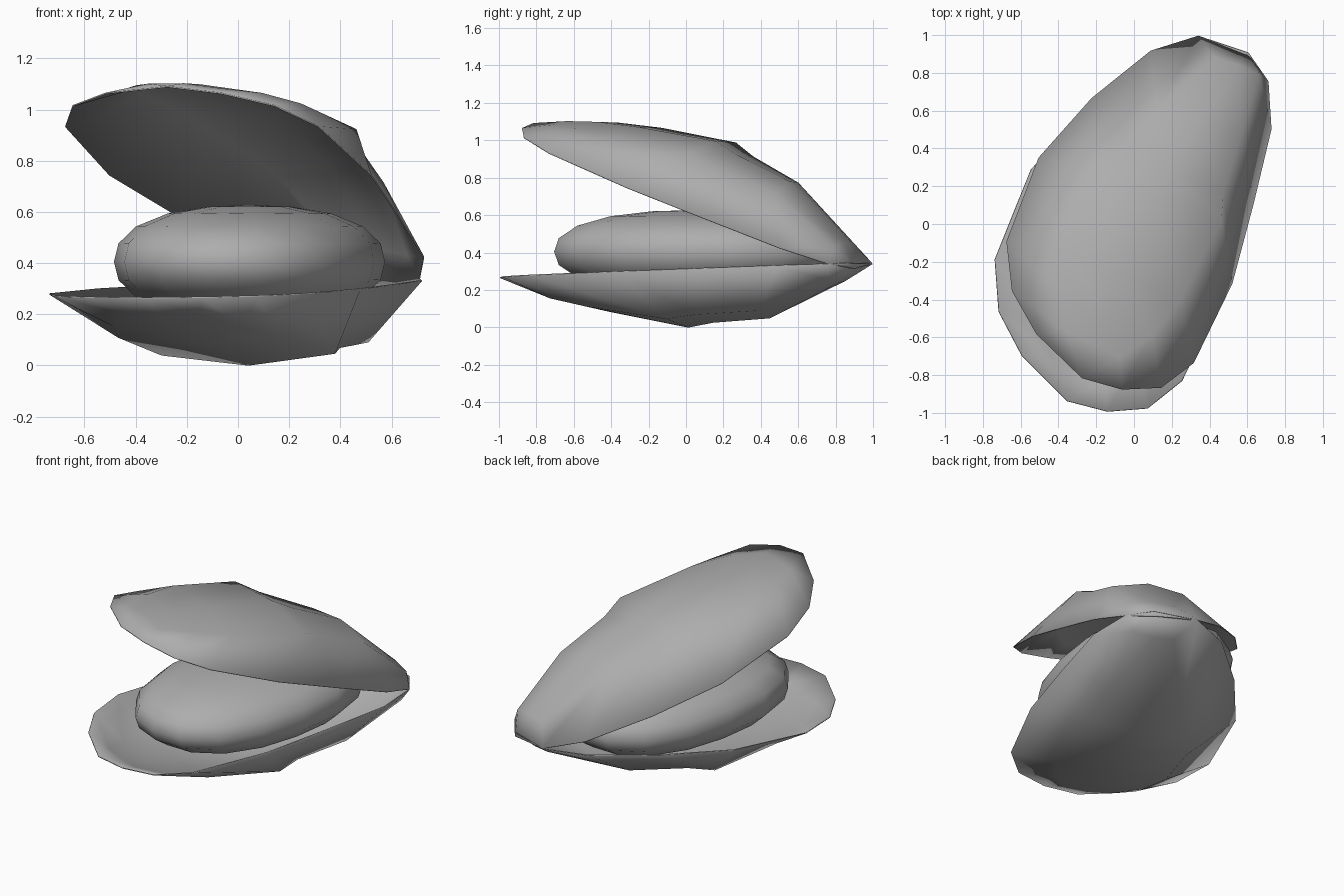
import bpy
import bmesh
import math
from mathutils import Matrix

default = bpy.data.objects.get("Cube")
if default:
    bpy.data.objects.remove(default, do_unlink=True)

GREY = (0.42, 0.42, 0.42, 1.0)
grey = bpy.data.materials.new("shell_grey")
grey.use_nodes = True
grey.diffuse_color = GREY
grey.node_tree.nodes["Principled BSDF"].inputs["Base Color"].default_value = GREY

# Hinge frame: x runs along the hinge, -y runs out towards the lip
HINGE = Matrix.Translation((0.525, 0.875, 0.34)) @ Matrix.Rotation(math.radians(-33), 4, "Z")

# Valve stations: rim distance from hinge, rim half width, dome distance, dome depth
STATIONS = [
    (0, 0.22, 0.06, 0.1),
    (0.22, 0.38, 0.5, 0.27),
    (0.63, 0.51, 0.85, 0.28),
    (1.08, 0.61, 1, 0.3),
    (1.58, 0.59, 1.45, 0.2),
    (1.8, 0.47, 1.67, 0.14),
    (1.93, 0.27, 1.83, 0.08),
]


def finish(name, bm):
    """Turn a bmesh into a smooth shaded object."""
    bmesh.ops.recalc_face_normals(bm, faces=bm.faces)
    mesh = bpy.data.meshes.new(name)
    bm.to_mesh(mesh)
    bm.free()
    mesh.materials.append(grey)
    obj = bpy.data.objects.new(name, mesh)
    bpy.context.collection.objects.link(obj)
    bpy.ops.object.select_all(action="DESELECT")
    obj.select_set(True)
    bpy.context.view_layer.objects.active = obj
    bpy.ops.object.shade_smooth_by_angle(angle=math.radians(80))
    return obj


def centre(distance):
    """Sideways sweep of the valve's middle line."""
    return 0.08 * distance * (distance - 0.7)


def section(rim, half, inner, depth):
    """Five points across the valve: rim, three dome points, rim."""
    points = []
    for side in (-1, -0.57, 0, 0.57, 1):
        if abs(side) == 1:
            points.append((centre(rim) + side * half, -rim, 0))
        else:
            skew = 0.5 * side * depth
            height = depth * (1 - 0.25 * abs(side))
            points.append((centre(inner) + 0.04 + side * half, skew - inner, height))
    return points


def valve(name, opening, flip):
    """Loft one thin valve, then swing it about the hinge."""
    bm = bmesh.new()
    rows = [[bm.verts.new(p) for p in section(*station)] for station in STATIONS]
    for row, following in zip(rows, rows[1:]):
        for i in range(len(row) - 1):
            bm.faces.new((row[i], row[i + 1], following[i + 1], following[i]))
    # Close the hinge end and the lip end
    for tip, row in (((0.05, 0.07, 0), rows[0]), ((0.25, -2, 0), rows[-1])):
        end = bm.verts.new(tip)
        for pair in zip(row, row[1:]):
            bm.faces.new((end, *pair))
    swing = Matrix.Rotation(math.radians(-opening), 4, "X")
    bm.transform(HINGE @ swing @ Matrix.Diagonal((1, 1, flip, 1)))
    thick = finish(name, bm).modifiers.new("thickness", "SOLIDIFY")
    thick.thickness = 0.006
    thick.offset = 0


# The two valves are mirror images hinged at the back
valve("upper_shell", 22, 1)
valve("lower_shell", -2.2, -1)

# Soft body: a slightly squared ellipsoid lying between the valves
bm = bmesh.new()
bmesh.ops.create_uvsphere(bm, u_segments=16, v_segments=10, radius=1)
POWER = 2.3
for v in bm.verts:
    v.co /= sum(abs(c) ** POWER for c in v.co) ** (1 / POWER)
turn = Matrix.Rotation(math.radians(-13), 4, "Z")
place = Matrix.Translation((0.045, 0.05, 0.405))
bm.transform(place @ turn @ Matrix.Diagonal((0.5, 0.77, 0.222, 1)))
finish("soft_body", bm)
